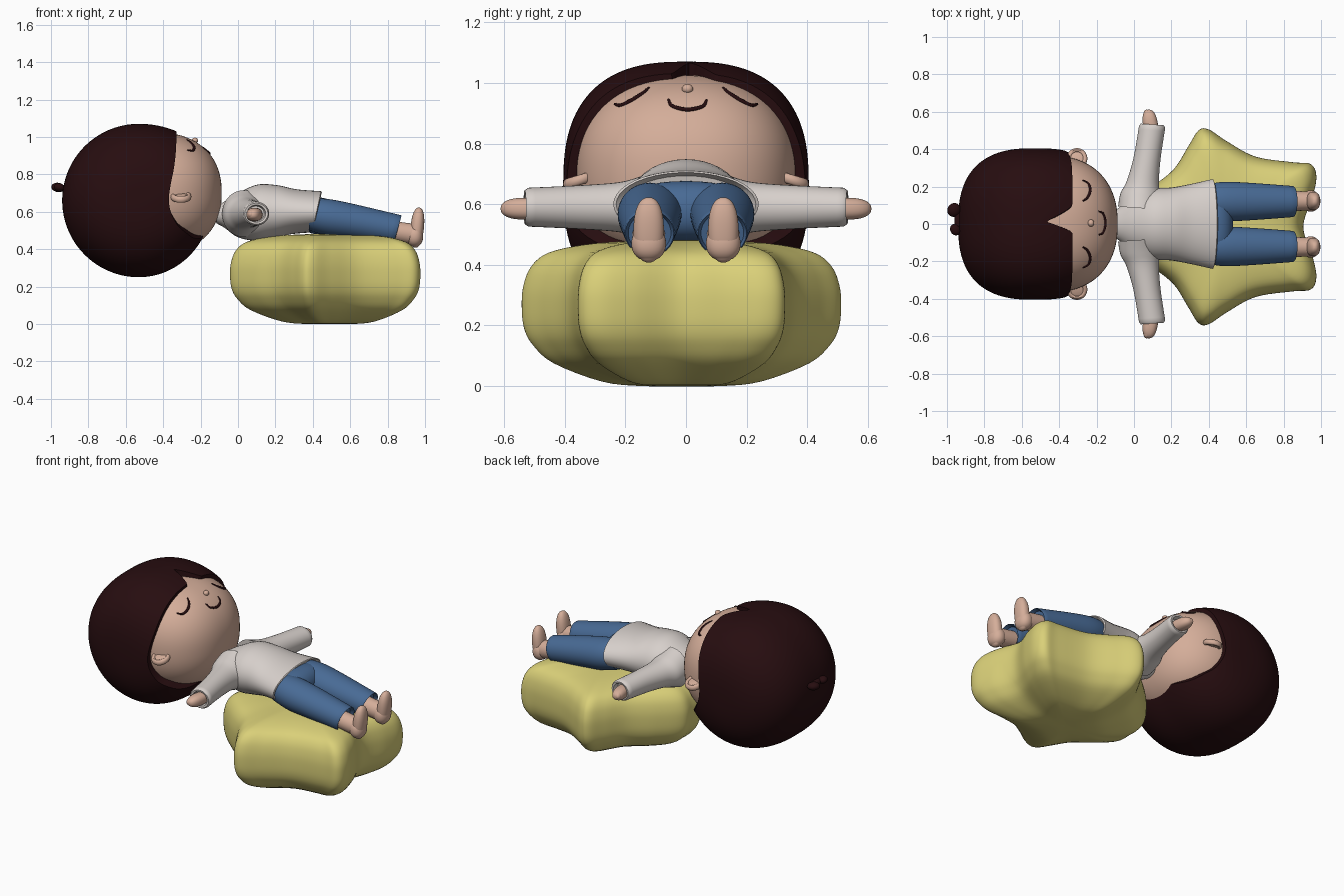
import bpy, bmesh, math
from mathutils import Vector, Matrix

if "Cube" in bpy.data.objects:
    bpy.data.objects.remove(bpy.data.objects["Cube"])


def material(name, rgb):
    m = bpy.data.materials.new(name)
    m.diffuse_color = (*rgb, 1)
    m.use_nodes = True
    m.node_tree.nodes["Principled BSDF"].inputs["Base Color"].default_value = m.diffuse_color
    return m


HAIR = material("dark hair", (0.02, 0.004, 0.005))
SKIN = material("skin", (0.66, 0.42, 0.32))
SHIRT = material("white shirt", (0.68, 0.63, 0.60))
BLUE = material("blue trousers", (0.065, 0.145, 0.30))
YELLOW = material("yellow cushion", (0.70, 0.63, 0.19))


def finish(name, bm, mat, angle=45):
    me = bpy.data.meshes.new(name)
    bmesh.ops.remove_doubles(bm, verts=bm.verts, dist=1e-5)
    bmesh.ops.recalc_face_normals(bm, faces=bm.faces)
    bm.to_mesh(me)
    bm.free()
    me.materials.append(mat)
    ob = bpy.data.objects.new(name, me)
    bpy.context.collection.objects.link(ob)
    bpy.ops.object.select_all(action='DESELECT')
    bpy.context.view_layer.objects.active = ob
    ob.select_set(True)
    bpy.ops.object.shade_smooth_by_angle(angle=math.radians(angle))
    return ob


def loft(name, rings, mat, cap=True):
    """Skin a list of closed rings with equal point counts."""
    bm = bmesh.new()
    vs = [[bm.verts.new(p) for p in r] for r in rings]
    n = len(rings[0])
    for a, b in zip(vs, vs[1:]):
        for i in range(n):
            j = (i + 1) % n
            bm.faces.new((a[i], a[j], b[j], b[i]))
    if cap:
        bm.faces.new(vs[0])
        bm.faces.new(vs[-1])
    return finish(name, bm, mat)


def spline(pts, n, closed=False):
    """Catmull-Rom interpolation of tuples of any length."""
    out, k = [], len(pts)
    for i in range(k if closed else k - 1):
        idx = [(i + d) % k if closed else min(max(i + d, 0), k - 1) for d in (-1, 0, 1, 2)]
        p = [Vector(pts[j]) for j in idx]
        for s in range(n):
            t = s / n
            out.append(0.5 * (2 * p[1] + (p[2] - p[0]) * t
                              + (2 * p[0] - 5 * p[1] + 4 * p[2] - p[3]) * t * t
                              + (3 * p[1] - p[0] - 3 * p[2] + p[3]) * t ** 3))
    if not closed:
        out.append(Vector(pts[-1]))
    return out


def tube_x(name, stations, mat, y0=0, slant=0.0):
    """Ellipse loft along x; station = (x, z, half width, half height)."""
    st = [tuple(s) for s in spline(stations, 6)]
    x, z, w, h = st[-1]
    st += [(x + 0.004, z, w * 0.96, h * 0.95), (x - 0.02, z, w * 0.85, h * 0.85)]
    x0, x1 = st[0][0], st[-1][0]
    rings = []
    for x, z, w, h in st:
        k = slant * max(0, (x - x0) / (x1 - x0)) ** 2
        rings.append([(x + k * math.sin(a), y0 + w * math.cos(a), z + h * math.sin(a))
                      for a in (i * math.tau / 40 for i in range(40))])
    return loft(name, rings, mat)


def blob(name, loc, rad, mat, p=2.0, rot=(0, 0, 0), seg=32):
    """Superellipsoid."""
    bm = bmesh.new()
    bmesh.ops.create_uvsphere(bm, u_segments=seg, v_segments=seg // 2, radius=1)
    R = Matrix.Rotation(rot[2], 3, 'Z') @ Matrix.Rotation(rot[1], 3, 'Y') @ Matrix.Rotation(rot[0], 3, 'X')
    for v in bm.verts:
        s = sum(abs(c) ** p for c in v.co) ** (-1 / p)
        v.co = R @ Vector(c * s * r for c, r in zip(v.co, rad)) + Vector(loc)
    return finish(name, bm, mat)


# ---- cushion: rounded five-pointed star ----
half = [(-.04, 0), (-.03, .09), (.08, .2), (.21, .305), (.29, .43), (.345, .515), (.40, .52),
        (.50, .455), (.65, .375), (.85, .345), (.945, .335), (.975, .27), (.955, .16), (.905, 0)]
outline = spline(half + [(x, -y) for x, y in half[-2:0:-1]], 6, True)
section = spline([(0.01, .482), (.3, .479), (.6, .467), (.83, .44), (.94, .395), (.99, .33), (1, .26),
                  (.985, .19), (.93, .135), (.8, .075), (.5, .015), (.25, 0), (0.01, 0)], 4)
loft("star_cushion", [[(.5 + (x - .5) * r, y * r - .015, z) for x, y in outline]
                      for r, z in section], YELLOW)

# ---- head ----
FC, FR, FP = (-.447, 0, .70), (.36, .365, .325), 2.3
blob("head", FC, FR, SKIN, FP, seg=80)


def face_z(x, y):
    q = 1 - abs((x - FC[0]) / FR[0]) ** FP - abs(y / FR[1]) ** FP
    return FC[2] + FR[2] * max(q, 0) ** (1 / FP)


def face_line(name, pts):
    cu = bpy.data.curves.new(name, 'CURVE')
    cu.dimensions = '3D'
    cu.bevel_depth = 0.0075
    cu.bevel_resolution = 2
    path = spline(pts, 8)
    sp = cu.splines.new('POLY')
    sp.points.add(len(path) - 1)
    for i, (x, y) in enumerate(path):
        sp.points[i].co = (x, y, face_z(x, y), 1)
        sp.points[i].radius = 0.45 + 0.55 * math.sin(math.pi * i / (len(path) - 1))
    cu.materials.append(HAIR)
    bpy.context.collection.objects.link(bpy.data.objects.new(name, cu))


face_line("mouth", [(-.19, .068), (-.165, .055), (-.153, .005), (-.165, -.045), (-.19, -.058)])
blob("nose", (-.23, .005, face_z(-.23, 0) + .004), (.017, .019, .016), SKIN, seg=16)
for s, side in ((1, "left"), (-1, "right")):
    face_line("closed_eye_" + side, [(-.275, s * .235), (-.243, s * .215), (-.235, s * .175),
                                     (-.25, s * .14), (-.275, s * .122)])
    # ear: thin disc with a raised rim
    tilt = (-s * .3, 0, 0)
    blob("ear_" + side, (-.305, s * .35, .68), (.052, .052, .014), SKIN, rot=tilt, seg=24)
    rings = []
    for i in range(29):
        a = i * math.tau / 28
        rings.append([(-.305 + (.043 + .013 * math.cos(b)) * math.cos(a),
                       s * (.35 + (.043 + .013 * math.cos(b)) * math.sin(a)),
                       .68 + .018 * math.sin(b) - .014 * math.sin(a))
                      for b in (j * math.tau / 10 for j in range(10))])
    loft("ear_rim_" + side, rings, SKIN, cap=False)

# ---- hair cap: polar grid from the crown to a shaped hairline ----
HC, HP = Vector((-.53, 0, .66)), 2.6
LINE = spline([(0, -.33), (40, -.33), (62, -.34), (90, -.37), (108, -.33), (122, -.26),
               (145, -.19), (180, -.18)], 8)


def hairline(deg):
    for a, b in zip(LINE, LINE[1:]):
        if a[0] <= deg <= b[0]:
            return a[1] + (b[1] - a[1]) * (deg - a[0]) / (b[0] - a[0])
    return LINE[-1][1]


def hair_unit(th, psi):
    d = Vector((-math.cos(th), math.sin(th) * math.sin(psi), math.sin(th) * math.cos(psi)))
    f = math.hypot(d.x, d.z) ** HP + abs(d.y) ** HP
    return d * f ** (-1 / HP)


N, M = 240, 44
columns = []
for i in range(N):
    psi = (i / N - .5) * math.tau
    front = .43 + .04 * math.cos(psi)
    target = hairline(abs(math.degrees(psi)))
    if abs(psi) < 1:  # centre parting
        y = .37 * math.sin(psi) - .012
        target -= .14 * max(0, 1 - abs(y) / (.09 if y > 0 else .06)) ** 1.4
    lo, hi = .5, 3.1
    for _ in range(30):
        mid = (lo + hi) / 2
        ux = hair_unit(mid, psi).x
        if ux * (front if ux > 0 else .41) + HC.x < target:
            lo = mid
        else:
            hi = mid
    col = []
    for k in range(M + 1):
        u = hair_unit(lo * k / M, psi)
        col.append(HC + Vector((u.x * (front if u.x > 0 else .41), u.y * .405, u.z * .41)))
    rim = col[-1]
    col.append(Vector((rim.x - .005, rim.y * .85, HC.z + (rim.z - HC.z) * .86)))
    columns.append(col)
loft("hair", [[c[k] for c in columns] for k in range(M + 2)], HAIR, cap=False)
blob("hair_tuft_upper", (-.962, .075, .73), (.036, .038, .025), HAIR, rot=(0, .2, -.6), seg=20)
blob("hair_tuft_lower", (-.955, -.03, .73), (.028, .032, .022), HAIR, rot=(0, .2, .5), seg=20)
blob("hair_tuft_stem", (-.94, .02, .725), (.02, .06, .018), HAIR, seg=20)

# ---- body ----
tube_x("neck", [(-.2, .60, .06, .05), (-.05, .585, .06, .05)], SKIN)
tube_x("shirt_body", [(-.115, .583, .062, .045), (-.07, .585, .095, .072), (0, .582, .15, .118),
                      (.1, .595, .188, .15), (.2, .60, .195, .142), (.3, .60, .213, .12),
                      (.42, .60, .24, .11)], SHIRT, slant=.022)
blob("trouser_hips", (.43, 0, .578), (.10, .215, .098), BLUE, 2.3)

for s, side in ((1, "left"), (-1, "right")):
    # sleeve: ellipse loft along y
    st = [tuple(v) for v in spline([(.08, .03, .115, .125), (.15, .035, .108, .10), (.22, .047, .086, .082),
                                    (.35, .07, .072, .072), (.52, .097, .070, .064)], 6)]
    st += [(.532, .098, .062, .056), (.53, .098, .05, .046), (.50, .095, .045, .04)]
    loft("sleeve_" + side, [[(x + rx * math.cos(a), s * (y - .07 * (x + rx * math.cos(a) - .1)), .59 + rz * math.sin(a))
                             for a in (i * math.tau / 36 for i in range(36))]
                            for y, x, rx, rz in st], SHIRT)
    blob("hand_" + side, (.088, s * .53, .585), (.040, .082, .036), SKIN, 2.4, rot=(0, 0, s * .15))
    blob("fingertips_" + side, (.075, s * .575, .587), (.023, .038, .026), SKIN, rot=(0, 0, s * .3), seg=20)
    # leg, ankle and foot
    tube_x("trouser_leg_" + side, [(.38, .585, .09, .085), (.48, .57, .105, .098), (.62, .548, .10, .092),
                                   (.85, .505, .083, .077)], BLUE, y0=s * .12, slant=.018)
    tube_x("ankle_" + side, [(.78, .505, .055, .055), (.87, .49, .053, .055), (.95, .478, .05, .056)],
           SKIN, y0=s * .123)
    blob("heel_" + side, (.945, s * .123, .47), (.045, .057, .057), SKIN, 2.2)
    blob("foot_" + side, (.958, s * .123, .515), (.036, .05, .108), SKIN, 2.3, rot=(0, .1, 0))
